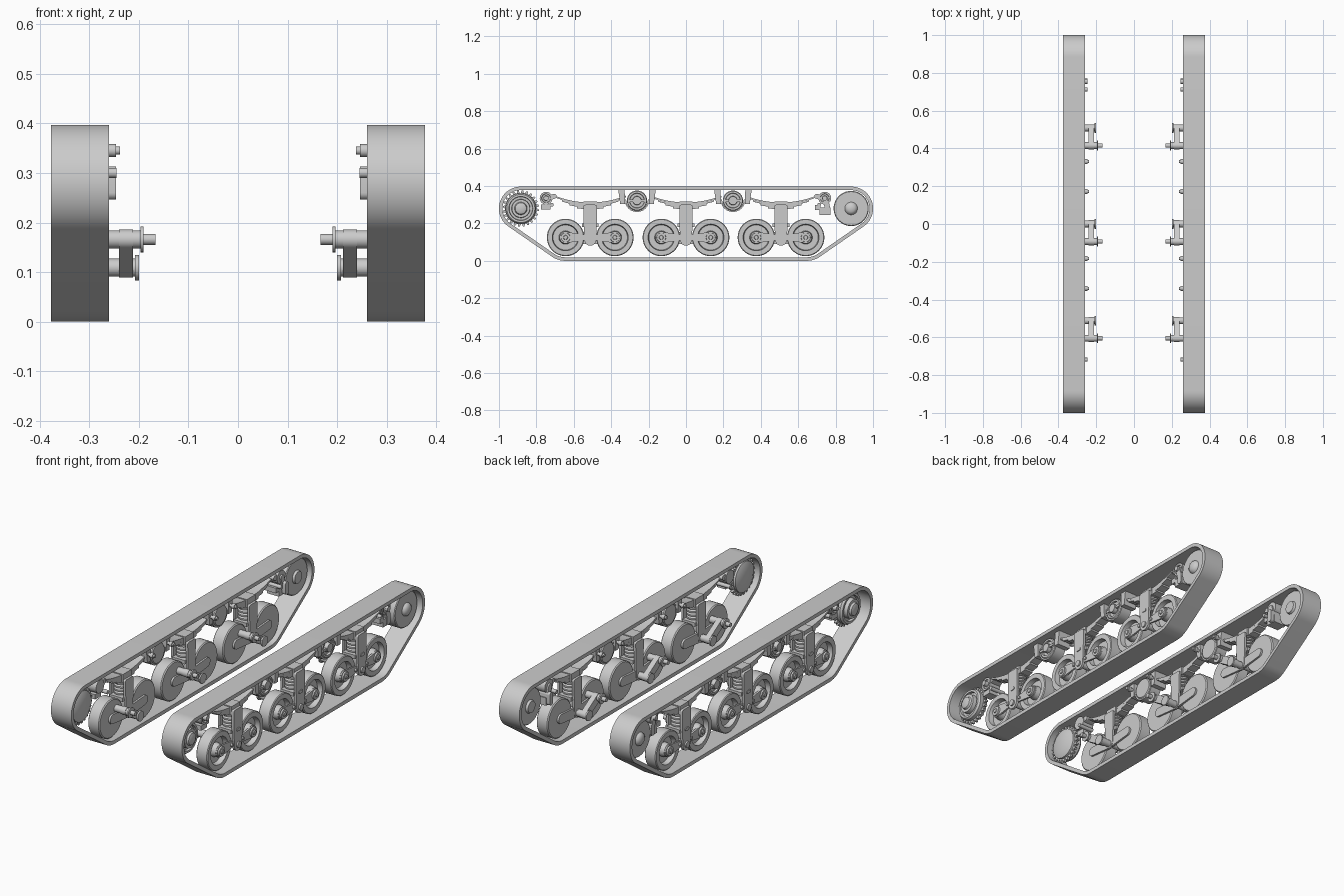
import bpy, bmesh, math
from mathutils import Vector
from mathutils.geometry import convex_hull_2d

cube = bpy.data.objects.get("Cube")
if cube:
    bpy.data.objects.remove(cube)

grey = bpy.data.materials.new("steel_grey")
grey.use_nodes = True
grey.diffuse_color = (0.6, 0.6, 0.6, 1)
grey.node_tree.nodes["Principled BSDF"].inputs["Base Color"].default_value = (0.6, 0.6, 0.6, 1)


def finish(name, bm):
    """Turn a left-hand part into an object mirrored to the right."""
    bmesh.ops.recalc_face_normals(bm, faces=bm.faces)
    mesh = bpy.data.meshes.new(name)
    bm.to_mesh(mesh)
    bm.free()
    mesh.materials.append(grey)
    ob = bpy.data.objects.new(name, mesh)
    bpy.context.collection.objects.link(ob)
    bpy.ops.object.select_all(action='DESELECT')
    ob.select_set(True)
    bpy.context.view_layer.objects.active = ob
    bpy.ops.object.shade_smooth_by_angle(angle=math.radians(35))
    ob.modifiers.new("Mirror", 'MIRROR').use_axis[0] = True
    return ob


def prism(name, pts, x0, x1):
    """Side profile of (y, z) points extruded across x."""
    bm = bmesh.new()
    a = [bm.verts.new((x0, y, z)) for y, z in pts]
    b = [bm.verts.new((x1, y, z)) for y, z in pts]
    bm.faces.new(a)
    bm.faces.new(b[::-1])
    for i in range(len(pts)):
        j = (i + 1) % len(pts)
        bm.faces.new((a[i], a[j], b[j], b[i]))
    return finish(name, bm)


def circles(rounds, n=24, grow=0):
    return [Vector((y + (r + grow) * math.cos(k * math.tau / n),
                    z + (r + grow) * math.sin(k * math.tau / n)))
            for y, z, r in rounds for k in range(n)]


def link(name, rounds, x0, x1):
    """Plate wrapped around a few circles (y, z, radius)."""
    pts = circles(rounds)
    return prism(name, [pts[i] for i in convex_hull_2d(pts)], x0, x1)


def box(name, y0, y1, z0, z1, x0, x1):
    return prism(name, [(y0, z0), (y1, z0), (y1, z1), (y0, z1)], x0, x1)


def lathe(name, profile, y, z, n=40):
    """Profile of (x, radius) points turned about a crosswise axle."""
    bm = bmesh.new()
    vs = [bm.verts.new((x, y + r, z)) for x, r in profile]
    edges = [bm.edges.new(p) for p in zip(vs, vs[1:])]
    bmesh.ops.spin(bm, geom=vs + edges, cent=(0, y, z), axis=(1, 0, 0),
                   angle=math.tau, steps=n, use_merge=True)
    bmesh.ops.remove_doubles(bm, verts=bm.verts, dist=1e-5)
    return finish(name, bm)


def rod(name, y, z, r, x0, x1):
    return lathe(name, [(x0, 0), (x0, r), (x1, r), (x1, 0)], y, z, 24)


# Track belt: an even band around the end wheels and the outer road wheels
path = [(-.883, .28, .117), (-.645, .125, .125), (.645, .125, .125), (.883, .28, .117)]
outer, inner = circles(path, 72), circles(path, 72, -.019)
order = convex_hull_2d(outer)
bm = bmesh.new()
loops = [[bm.verts.new((x, *src[i])) for i in order]
         for src, x in ((outer, .26), (outer, .377), (inner, .377), (inner, .26))]
for a, b in zip(loops, loops[1:] + loops[:1]):
    for i in range(len(order)):
        j = (i + 1) % len(order)
        bm.faces.new((a[i], a[j], b[j], b[i]))
finish("track_belt", bm)

# Drive sprocket: toothed plate with a stepped hub
teeth = 24
gear = []
for k in range(teeth):
    for step, r in ((0, .084), (.3, .084), (.45, .097), (.8, .097)):
        t = (k + step) * math.tau / teeth
        gear.append((-.883 + r * math.cos(t), .28 + r * math.sin(t)))
prism("sprocket_teeth", gear, .29, .305)
lathe("sprocket_hub", [(.268, 0), (.268, .05), (.28, .078), (.325, .082), (.335, .075),
                       (.335, .064), (.322, .062), (.322, .05), (.345, .048), (.345, .034),
                       (.355, .03), (.36, .018), (.36, 0)], -.883, .28)

# Idler wheel: plain disc with a domed cap
lathe("idler_wheel", [(.27, 0), (.27, .03), (.282, .034), (.282, .09), (.286, .094),
                      (.346, .094), (.35, .09), (.35, .034), (.36, .03), (.368, .018),
                      (.37, 0)], .883, .28)

wheel = [(.278, 0), (.278, .095), (.283, .1), (.34, .1), (.344, .096), (.344, .071),
         (.318, .067), (.318, .036), (.345, .032), (.345, .026), (.36, .024),
         (.36, .012), (.365, .01), (.365, 0)]

# Three sprung bogies
for name, c in (("front", -.512), ("middle", 0), ("rear", .508)):
    for side, s in (("front", -1), ("rear", 1)):
        y = c + s * .132
        tag = f"{name}_{side}"
        lathe(tag + "_road_wheel", wheel, y, .125)
        link(tag + "_outer_arm", [(y, .125, .03), (c + s * .03, .125, .016)], .342, .352)
        link(tag + "_inner_arm", [(y, .125, .024), (c + s * .02, .115, .026)], .268, .28)
        rod(tag + "_arm_pin", c + s * .045, .125, .008, .34, .36)
    # Bracket with its pivot and slot plate
    link(name + "_outer_bracket", [(c - .026, .29, .01), (c + .026, .29, .01),
                                   (c - .026, .21, .01), (c + .026, .21, .01),
                                   (c, .112, .031)], .347, .36)
    link(name + "_inner_bracket", [(c - .024, .28, .01), (c + .024, .28, .01),
                                   (c, .112, .028)], .266, .278)
    link(name + "_slot_plate", [(c - .008, .192, .008), (c + .008, .192, .008)], .358, .364)
    rod(name + "_pivot_pin", c, .112, .016, .262, .368)
    # Ribbed spring column between the bracket plates
    ribs = [(z, r) for k in range(5)
            for z, r in ((.2 + k * .018, .024), (.205 + k * .018, .036),
                         (.213 + k * .018, .036))]
    bm = bmesh.new()
    vs = [bm.verts.new((.312 + r, c, z)) for z, r in [(.2, 0)] + ribs + [(.29, 0)]]
    es = [bm.edges.new(p) for p in zip(vs, vs[1:])]
    bmesh.ops.spin(bm, geom=vs + es, cent=(.312, c, 0), axis=(0, 0, 1),
                   angle=math.tau, steps=28, use_merge=True)
    bmesh.ops.remove_doubles(bm, verts=bm.verts, dist=1e-5)
    finish(name + "_spring_column", bm)
    box(name + "_spring_seat", c - .045, c + .045, .18, .2, .275, .35)
    # Stacked leaf spring, bowed upward at both ends
    for k in range(4):
        half = .19 - k * .04
        ys = [half * i / 8 for i in range(-8, 9)]
        top = [(c + y, .312 - k * .009 + 1.0 * y * y) for y in ys]
        prism(f"{name}_leaf_{k + 1}", top + [(y, z - .009) for y, z in top[::-1]], .288, .338)
    box(name + "_spring_clamp", c - .035, c + .035, .275, .318, .28, .346)
    # Inner crank: pivot tube, swing arm and forward shaft
    lathe(name + "_crank_pivot", [(.28, 0), (.28, .018), (.208, .018), (.208, .026),
                                  (.2, .026), (.2, 0)], c, .109, 24)
    lathe(name + "_crank_shaft", [(.28, 0), (.28, .018), (.197, .018), (.197, .026),
                                  (.19, .026), (.19, .011), (.166, .011), (.166, 0)],
          c - .093, .166, 24)
    link(name + "_crank_arm", [(c, .109, .02), (c - .093, .166, .02)], .212, .24)

# Return rollers, each in a cradle between two hanger plates
for name, c in (("front", -.262), ("rear", .251)):
    lathe(name + "_return_roller", [(.275, 0), (.275, .05), (.28, .054), (.34, .054),
                                    (.345, .05), (.345, .04), (.335, .038), (.335, .024),
                                    (.355, .022), (.355, 0)], c, .322)
    box(name + "_roller_bar", c - .052, c + .052, .315, .327, .335, .35)
    for side, s in (("front", -1), ("rear", 1)):
        tag = f"{name}_{side}"
        prism(tag + "_hanger", [(c + s * .066, .378), (c + s * .1, .378),
                                (c + s * .09, .305), (c + s * .064, .305)], .275, .35)
        rod(tag + "_shackle_pin", c + s * .079, .345, .008, .238, .3)
        rod(tag + "_shackle_collar", c + s * .079, .345, .013, .246, .262)
    cradle = [(c + r * math.cos(t), .327 + r * math.sin(t))
              for r, ts in ((.066, range(0, -181, -15)), (.058, range(-180, 1, 15)))
              for t in map(math.radians, ts)]
    prism(name + "_cradle", cradle, .28, .34)

# Small end rollers with their mounts
for name, c, s in (("front", -.748, 1), ("rear", .742, -1)):
    lathe(name + "_end_roller", [(.27, 0), (.27, .034), (.335, .034), (.335, .024),
                                 (.328, .022), (.328, .014), (.35, .013), (.35, 0)], c, .335)
    link(name + "_end_roller_mount", [(c, .335, .018), (c + s * .045, .345, .012)], .275, .33)
    rod(name + "_end_pin", c + s * .03, .3, .01, .245, .33)
box("front_stop", -.775, -.725, .275, .3, .28, .33)
link("rear_tensioner", [(.755, .3, .013), (.755, .26, .014)], .246, .34)
box("rear_tensioner_block", .715, .772, .245, .285, .265, .335)
link("rear_tensioner_arm", [(.742, .335, .014), (.755, .29, .014)], .262, .34)
box("rear_tensioner_lug", .69, .72, .272, .298, .265, .335)
